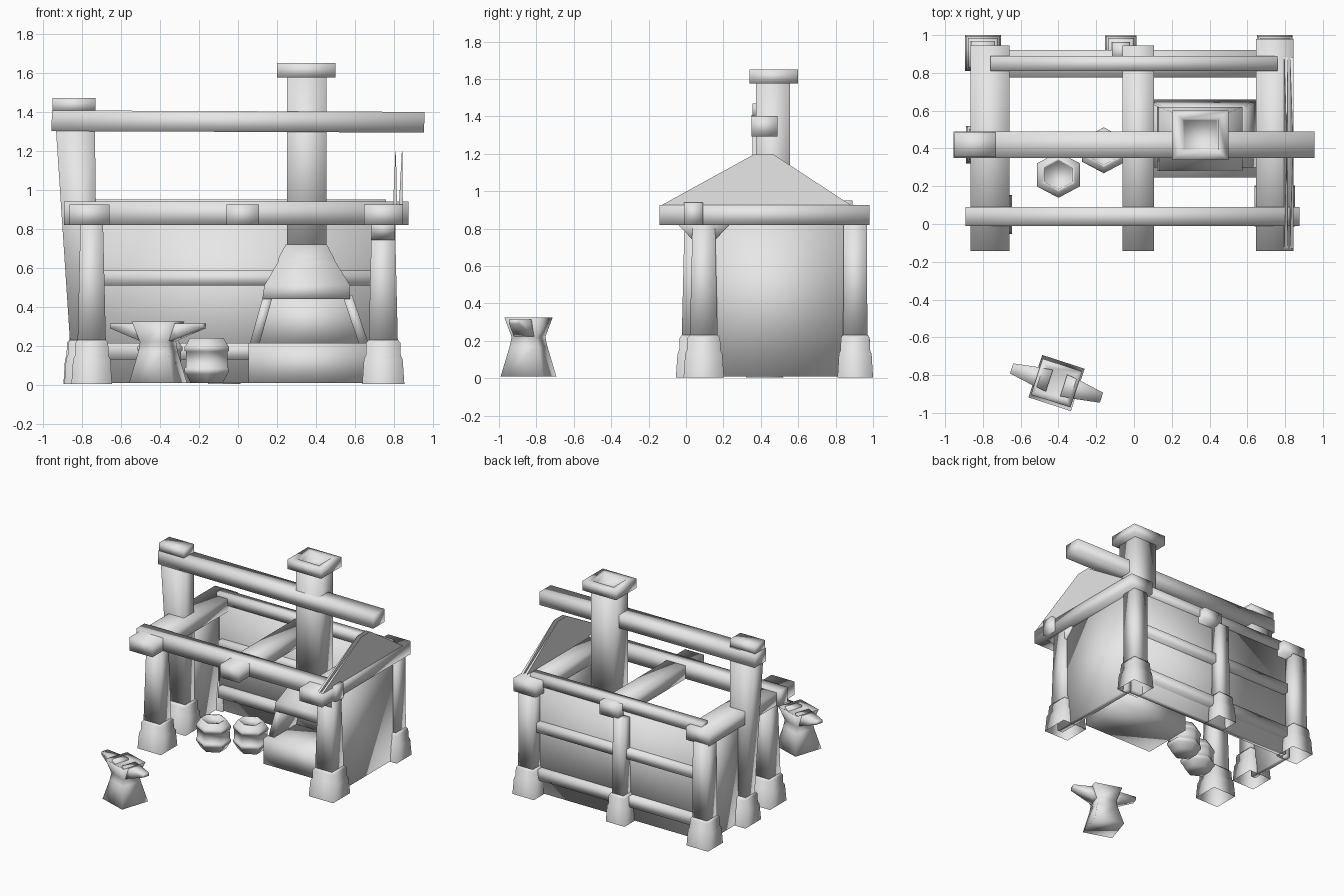
import bpy, bmesh, math
from mathutils import Matrix

old = bpy.data.objects.get("Cube")
if old:
    bpy.data.objects.remove(old, do_unlink=True)

GREY = (0.8, 0.8, 0.8, 1)
mat = bpy.data.materials.new("pale grey")
mat.use_nodes = True
mat.diffuse_color = GREY
mat.node_tree.nodes["Principled BSDF"].inputs["Base Color"].default_value = GREY


def finish(name, bm, smooth=True):
    bmesh.ops.recalc_face_normals(bm, faces=bm.faces)
    for f in bm.faces:
        f.smooth = smooth
    me = bpy.data.meshes.new(name)
    bm.to_mesh(me)
    bm.free()
    me.materials.append(mat)
    ob = bpy.data.objects.new(name, me)
    bpy.context.scene.collection.objects.link(ob)
    return ob


def skin(name, rings, bottom=True, smooth=True):
    """Join a stack of equal-length point rings into one skin."""
    bm = bmesh.new()
    rows = [[bm.verts.new(p) for p in ring] for ring in rings]
    n = len(rows[0])
    for a, b in zip(rows, rows[1:]):
        for i in range(n):
            j = (i + 1) % n
            bm.faces.new((a[i], a[j], b[j], b[i]))
    if bottom:
        bm.faces.new(rows[0])
    bm.faces.new(rows[-1])
    return finish(name, bm, smooth)


def rect(z, x0, x1, y0, y1):
    return [(x0, y0, z), (x1, y0, z), (x1, y1, z), (x0, y1, z)]


def square(z, cx, cy, hx, hy):
    return rect(z, cx - hx, cx + hx, cy - hy, cy + hy)


def box(name, x, y, z, smooth=True):
    return skin(name, [rect(z[0], *x, *y), rect(z[1], *x, *y)], smooth=smooth)


def base(name, cx, cy, h):
    # stepped foot, open underneath
    steps = [(0.005, h), (0.13, h * 0.92), (0.15, h * 0.83), (0.215, h * 0.81), (0.23, h * 0.7)]
    skin(name, [square(z, cx, cy, s, s) for z, s in steps], bottom=False)


# Corner posts and the post in the back wall
posts = {
    "front_right": (-0.75, 0.05, 0.104, 0.073, 0.058),
    "front_left": (0.745, 0.095, 0.108, 0.075, 0.06),
    "back_right": (-0.8, 0.905, 0.095, 0.065, 0.062),
    "back_left": (0.745, 0.905, 0.095, 0.065, 0.062),
    "back_middle": (-0.07, 0.915, 0.083, 0.05, 0.045),
}
for name, (cx, cy, foot, low, top) in posts.items():
    base(name + "_foot", cx, cy, foot)
    skin(name + "_post", [square(0.2, cx, cy, low, low), square(0.83, cx, cy, top, top)])

# Spreading bracket on the front left post
skin("front_left_bracket", [square(0.74, 0.745, 0.095, 0.06, 0.06),
                            square(0.83, 0.745, 0.095, 0.06, 0.145)])

# Tall ridge post with cap, and ridge beam
base("ridge_post_foot", -0.79, 0.42, 0.1)
skin("ridge_post", [rect(0.2, -0.86, -0.72, 0.36, 0.48), rect(1.41, -0.94, -0.735, 0.355, 0.49)])
box("ridge_post_cap", (-0.95, -0.73), (0.355, 0.485), (1.4, 1.47))
ridge = box("ridge_beam", (-0.955, 0.955), (0.35, 0.49), (-0.053, 0.053))
ridge.location.z = 1.35
ridge.rotation_euler.y = 0.004

# Cross beams front to back, then long beams
for name, x0, x1, y1 in (("right", -0.865, -0.66, 0.945), ("middle", -0.06, 0.107, 0.945),
                         ("left", 0.645, 0.845, 0.98)):
    box(name + "_cross_beam", (x0, x1), (-0.142, y1), (0.82, 0.925))
box("front_beam", (-0.893, 0.875), (-0.01, 0.09), (0.82, 0.94))
box("back_beam", (-0.76, 0.76), (0.81, 0.89), (0.87, 0.95))

# Walls and back battens
box("back_wall", (-0.74, 0.74), (0.825, 0.875), (0.01, 0.9))
box("left_wall", (0.735, 0.785), (0.05, 0.85), (0.01, 0.83))
box("right_wall", (-0.8, -0.76), (0.45, 0.85), (0.01, 0.83))
for z0, z1 in ((0.13, 0.215), (0.51, 0.585)):
    box("back_batten", (-0.72, 0.71), (0.775, 0.92), (z0, z1))

# Thin double gable panel
for x0, x1 in ((0.8, 0.81), (0.83, 0.843)):
    skin("gable_panel", [rect(0.92, x0 - 0.005, x0 + 0.015, -0.14, 0.89),
                         rect(1.195, x1 - 0.003, x1, 0.36, 0.47)], smooth=False)

# Hearth block, fireplace sides and back
box("hearth_block", (0.055, 0.67), (0.245, 0.66), (0.01, 0.215))
for name, a, b in (("right", 0.06, 0.13), ("left", 0.62, 0.535)):
    skin("hearth_side_" + name, [rect(0.21, a, a + 0.05, 0.3, 0.655),
                                 rect(0.46, b, b + 0.05, 0.3, 0.62)])
skin("hearth_back", [rect(0.21, 0.08, 0.65, 0.58, 0.66), rect(0.46, 0.15, 0.57, 0.56, 0.62)])

# Hood, chimney stack and hollow chimney cap
skin("hood", [rect(0.44, 0.125, 0.575, 0.28, 0.62), rect(0.51, 0.135, 0.575, 0.285, 0.62),
              rect(0.63, 0.205, 0.5, 0.335, 0.59), rect(0.655, 0.21, 0.49, 0.345, 0.585),
              rect(0.72, 0.245, 0.455, 0.375, 0.56)])
box("chimney_stack", (0.25, 0.455), (0.375, 0.555), (0.7, 1.58))
skin("chimney_cap", [rect(1.575, 0.2, 0.5, 0.34, 0.6), rect(1.65, 0.2, 0.5, 0.34, 0.6),
                     rect(1.65, 0.255, 0.445, 0.39, 0.555), rect(1.6, 0.265, 0.435, 0.395, 0.55)])


def barrel(cx, cy):
    # six-sided barrel with raised bands and a sunken lid
    profile = [(0.01, 0.095), (0.055, 0.122), (0.065, 0.132), (0.085, 0.132), (0.09, 0.124),
               (0.17, 0.124), (0.175, 0.132), (0.195, 0.132), (0.205, 0.122), (0.24, 0.1),
               (0.24, 0.083), (0.225, 0.08)]
    skin("barrel", [[(cx + r * math.sin(i * math.pi / 3), cy + 0.92 * r * math.cos(i * math.pi / 3), z)
                     for i in range(6)] for z, r in profile])


barrel(-0.4, 0.26)
barrel(-0.16, 0.39)

# Anvil: flared block on a wide foot, with two tapering horns
place = Matrix.Translation((-0.41, -0.842, 0)) @ Matrix.Rotation(math.radians(-18), 4, "Z")
parts = [skin("anvil_body", [square(z, 0, 0, hx, hy) for z, hx, hy in
                             ((0.01, 0.118, 0.118), (0.17, 0.08, 0.08), (0.22, 0.075, 0.07),
                              (0.325, 0.11, 0.1), (0.3, 0.07, 0.06))])]
for s in (-1, 1):
    parts.append(skin("anvil_horn", [
        [(s * x, -w, z0), (s * x, w, z0), (s * x, w, z1), (s * x, -w, z1)]
        for x, w, z0, z1 in ((0.04, 0.06, 0.21, 0.315), (0.12, 0.05, 0.24, 0.315),
                             (0.25, 0.028, 0.29, 0.315))]))
for ob in parts:
    ob.matrix_world = place
